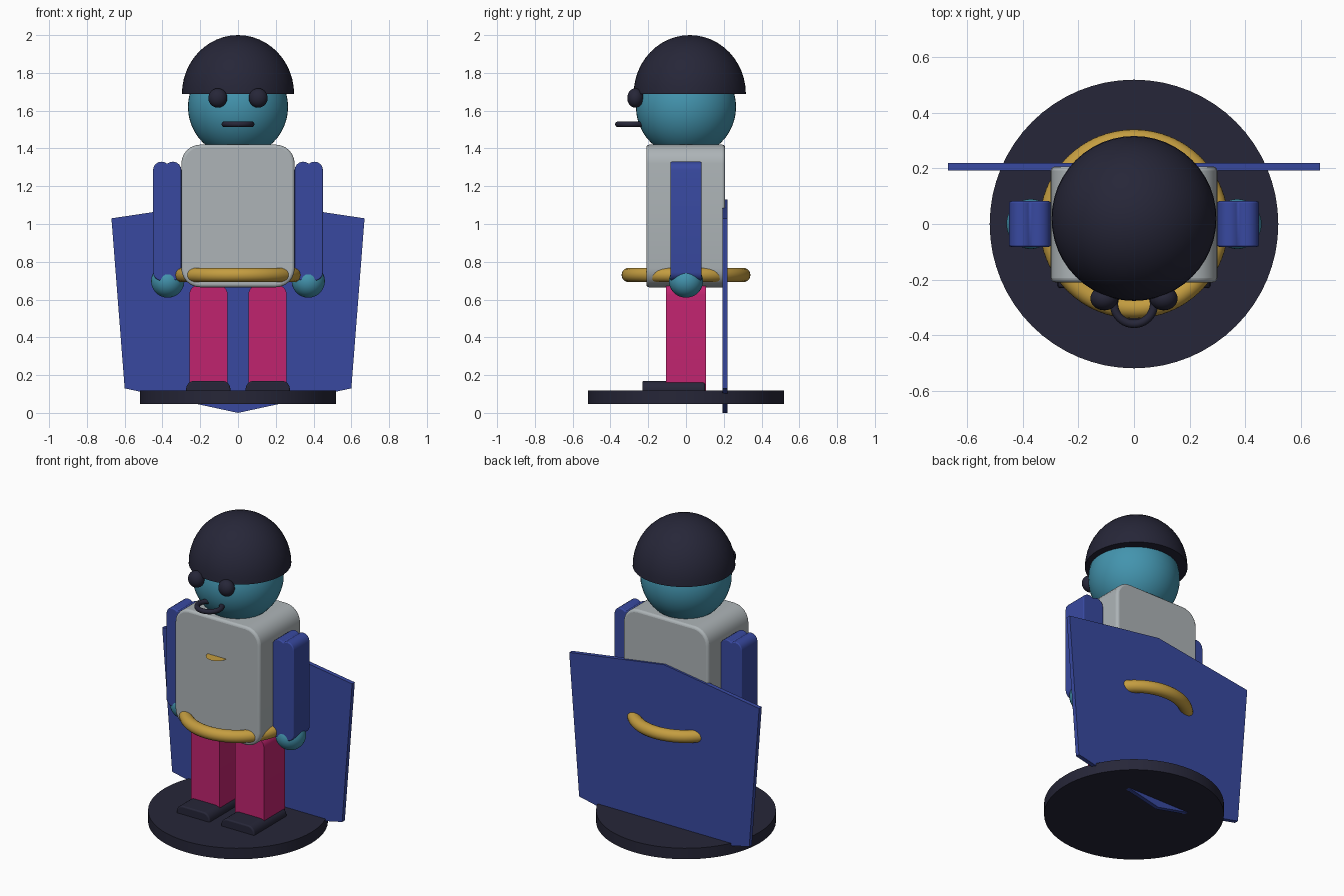
import bpy
import bmesh
from math import cos, sin, radians
from mathutils import Matrix

default = bpy.data.objects.get("Cube")
if default:
    bpy.data.objects.remove(default, do_unlink=True)


def material(name, *rgb):
    """Flat material from 0-255 sRGB, stored as linear."""
    linear = [((c / 255 + 0.055) / 1.055) ** 2.4 for c in rgb] + [1]
    mat = bpy.data.materials.new(name)
    mat.use_nodes = True
    mat.diffuse_color = linear
    mat.node_tree.nodes["Principled BSDF"].inputs["Base Color"].default_value = linear
    return mat


navy = material("dark navy", 38, 38, 56)
blue = material("royal blue", 56, 73, 160)
teal = material("teal", 67, 148, 174)
pink = material("magenta", 192, 36, 111)
grey = material("light grey", 173, 180, 183)
gold = material("gold", 196, 157, 64)


def finish(name, bm, mat, bevel=0):
    bmesh.ops.recalc_face_normals(bm, faces=bm.faces[:])
    mesh = bpy.data.meshes.new(name)
    bm.to_mesh(mesh)
    bm.free()
    mesh.materials.append(mat)
    obj = bpy.data.objects.new(name, mesh)
    bpy.context.collection.objects.link(obj)
    if bevel:
        mod = obj.modifiers.new("soft edges", "BEVEL")
        mod.width = bevel
        mod.segments = 3
        mod.limit_method = "ANGLE"
        mod.angle_limit = radians(50)
    bpy.ops.object.select_all(action="DESELECT")
    obj.select_set(True)
    bpy.context.view_layer.objects.active = obj
    bpy.ops.object.shade_smooth_by_angle(angle=radians(35))
    return obj


def arc(cx, cz, r, start, end, steps=6):
    angles = [radians(start + (end - start) * i / steps) for i in range(steps + 1)]
    return [(cx + r * cos(a), cz + r * sin(a)) for a in angles]


def rounded(x0, x1, z0, z1, top, bottom=0):
    """Rectangle outline with rounded top and, if wanted, bottom corners."""
    pts = arc(x0 + top, z1 - top, top, 180, 90) + arc(x1 - top, z1 - top, top, 90, 0)
    if bottom:
        pts += arc(x1 - bottom, z0 + bottom, bottom, 0, -90)
        pts += arc(x0 + bottom, z0 + bottom, bottom, -90, -180)
    else:
        pts += [(x1, z0), (x0, z0)]
    return pts


def prism(name, outline, y0, y1, mat, bevel=0, side=1):
    """Extrude an x-z outline from y0 to y1."""
    bm = bmesh.new()
    face = bm.faces.new([bm.verts.new((x * side, y0, z)) for x, z in outline])
    new = bmesh.ops.extrude_face_region(bm, geom=[face])["geom"]
    for v in new:
        if isinstance(v, bmesh.types.BMVert):
            v.co.y = y1
    if not any(len(f.verts) == len(outline) and f.calc_center_median().y < y0 + 1e-5
               for f in bm.faces):
        bm.faces.new([v for v in bm.verts if abs(v.co.y - y0) < 1e-5])
    return finish(name, bm, mat, bevel)


def ball(name, centre, scale, mat, half=False):
    bm = bmesh.new()
    bmesh.ops.create_uvsphere(bm, u_segments=48, v_segments=24, radius=1)
    if half:
        bmesh.ops.bisect_plane(bm, geom=bm.verts[:] + bm.edges[:] + bm.faces[:],
                               plane_co=(0, 0, 0), plane_no=(0, 0, 1), clear_inner=True)
        bmesh.ops.holes_fill(bm, edges=[e for e in bm.edges if e.is_boundary])
    bm.transform(Matrix.Translation(centre) @ Matrix.Diagonal((*scale, 1)))
    return finish(name, bm, mat)


def ring(name, centre, major, minor, mat):
    bpy.ops.mesh.primitive_torus_add(location=centre, major_radius=major, minor_radius=minor,
                                     major_segments=64, minor_segments=20)
    obj = bpy.context.object
    obj.name = name
    obj.data.materials.append(mat)
    bpy.ops.object.shade_smooth()
    return obj


# Round stand
bm = bmesh.new()
bmesh.ops.create_cone(bm, cap_ends=True, segments=64, radius1=0.52, radius2=0.52, depth=0.07,
                      matrix=Matrix.Translation((0, 0, 0.083)))
finish("stand", bm, navy)

# Cape plate behind the body
prism("cape", [(-0.67, 1.03), (0, 1.13), (0.67, 1.03), (0.6, 0.13), (0, 0), (-0.6, 0.13)],
      0.193, 0.22, blue)

# Body, belt and chest badge
prism("torso", rounded(-0.3, 0.3, 0.665, 1.42, 0.1, 0.1), -0.21, 0.207, grey, bevel=0.015)
ring("belt", (0, 0, 0.73), 0.303, 0.038, gold)
bm = bmesh.new()
bmesh.ops.create_circle(bm, cap_ends=True, segments=32, radius=0.066,
                        matrix=Matrix.Translation((0, -0.208, 1.18)))
finish("chest_badge", bm, gold)

# Limbs, mirrored left and right
arm_outline = (arc(0.345, 1.285, 0.045, 180, 132, 0.5 and 1)[1:] + arc(0.345, 1.285, 0.045, 132, 48)
               + arc(0.405, 1.285, 0.045, 132, 0)[1:]
               + arc(0.405, 0.745, 0.045, 0, -90) + arc(0.345, 0.745, 0.045, -90, -180))
arm_outline = (arc(0.345, 1.285, 0.045, 180, 48) + arc(0.405, 1.285, 0.045, 132, 0)[1:]
               + arc(0.405, 0.745, 0.045, 0, -90) + arc(0.345, 0.745, 0.045, -90, -180))
for label, side in (("left", 1), ("right", -1)):
    prism(label + "_arm", arm_outline, -0.082, 0.082, blue, bevel=0.006, side=side)
    ball(label + "_hand", (side * 0.372, 0, 0.698), (0.088, 0.09, 0.088), teal)
    prism(label + "_leg", rounded(0.055, 0.258, 0.1, 0.68, 0.055), -0.107, 0.105, pink, side=side)
    prism(label + "_shoe", rounded(0.04, 0.275, 0.1, 0.17, 0.045), -0.23, 0.1, navy,
          bevel=0.008, side=side)
    ball(label + "_eye", (side * 0.107, -0.268, 1.667), (0.05, 0.043, 0.051), navy)

# Head, cap and smile
ball("head", (0, 0, 1.62), (0.265, 0.265, 0.265), teal)
ball("cap", (0, 0.02, 1.688), (0.297, 0.297, 0.312), navy, half=True)
ring("mouth", (0, -0.288, 1.528), 0.072, 0.015, navy)
